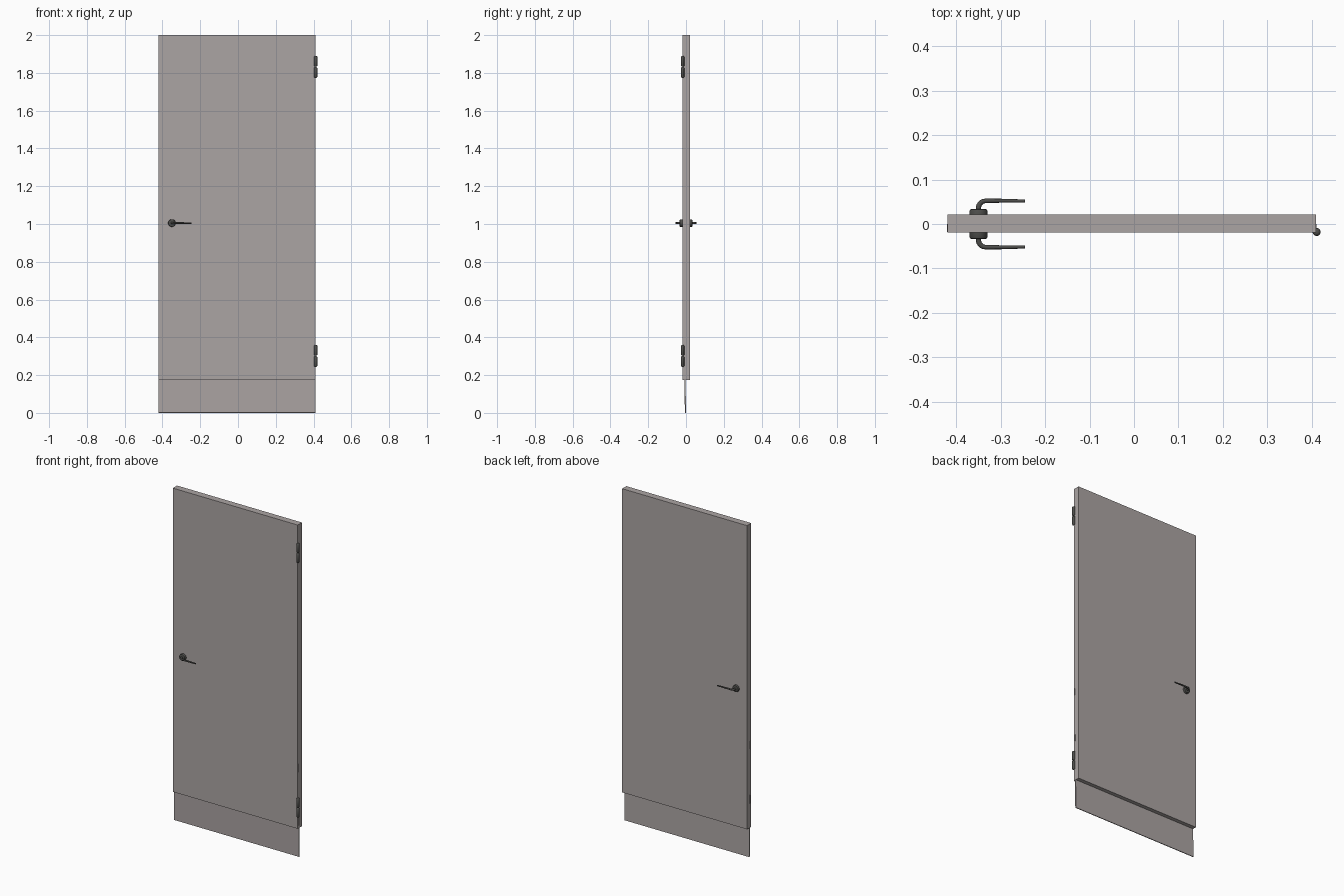
import bpy, bmesh, math
from mathutils import Vector

if "Cube" in bpy.data.objects:
    bpy.data.objects.remove(bpy.data.objects["Cube"])


def material(name, rgb):
    m = bpy.data.materials.new(name)
    m.diffuse_color = (*rgb, 1)
    m.use_nodes = True
    m.node_tree.nodes["Principled BSDF"].inputs["Base Color"].default_value = m.diffuse_color
    return m


PANEL = material("warm grey paint", (0.41, 0.375, 0.37))
METAL = material("dark metal", (0.075, 0.075, 0.07))


def finish(name, bm, mat, smooth=False):
    bmesh.ops.recalc_face_normals(bm, faces=bm.faces)
    me = bpy.data.meshes.new(name)
    bm.to_mesh(me)
    bm.free()
    me.materials.append(mat)
    ob = bpy.data.objects.new(name, me)
    bpy.context.collection.objects.link(ob)
    if smooth:
        bpy.ops.object.select_all(action='DESELECT')
        ob.select_set(True)
        bpy.context.view_layer.objects.active = ob
        bpy.ops.object.shade_smooth_by_angle(angle=math.radians(35))
    return ob


def prism(name, x0, x1, yz, mat):
    """Extrude a side profile of (y, z) points along x."""
    bm = bmesh.new()
    a = [bm.verts.new((x0, y, z)) for y, z in yz]
    b = [bm.verts.new((x1, y, z)) for y, z in yz]
    bm.faces.new(a)
    bm.faces.new(b)
    for i in range(len(yz)):
        j = (i + 1) % len(yz)
        bm.faces.new((a[i], a[j], b[j], b[i]))
    return finish(name, bm, mat)


def sweep(name, rings, mat, n=20):
    """Loft capped elliptical rings: (centre, axis u, axis v)."""
    bm = bmesh.new()
    loops = []
    for c, u, v in rings:
        loops.append([bm.verts.new(Vector(c) + Vector(u) * math.cos(t) + Vector(v) * math.sin(t))
                      for t in (2 * math.pi * k / n for k in range(n))])
    bm.faces.new(loops[0])
    bm.faces.new(loops[-1])
    for p, q in zip(loops, loops[1:]):
        for k in range(n):
            j = (k + 1) % n
            bm.faces.new((p[k], p[j], q[j], q[k]))
    return finish(name, bm, mat, True)


# Door leaf and the thin, slightly tilted drop panel inside its lower part
prism("door_leaf", -0.42, 0.41, [(-0.019, 0.175), (0.021, 0.175), (0.021, 2), (-0.019, 2)], PANEL)
prism("drop_panel", -0.4205, 0.4105, [(-0.006, 0.001), (0, 0), (-0.012, 0.82), (-0.018, 0.82)], PANEL)

# Hinges: two rounded knuckles each
for label, zc in (("lower", 0.302), ("upper", 1.832)):
    for part, z0, z1 in (("bottom", zc - 0.058, zc - 0.001), ("top", zc + 0.001, zc + 0.058)):
        prof = [(z0, 0.004), (z0 + 0.002, 0.007), (z0 + 0.005, 0.009),
                (z1 - 0.005, 0.009), (z1 - 0.002, 0.007), (z1, 0.004)]
        sweep(f"{label}_hinge_{part}",
              [((0.411, -0.018, z), (r, 0, 0), (0, r, 0)) for z, r in prof], METAL)

# Handles on both sides: round rose, bent neck and tapering lever
HX, HZ = -0.35, 1.005
for label, s in (("front", -1), ("back", 1)):
    prof = [(0.015, 0.020), (0.030, 0.020), (0.0325, 0.0185), (0.0335, 0.016)]
    sweep(f"{label}_rose",
          [((HX, s * y, HZ), (r, 0, 0), (0, 0, r)) for y, r in prof], METAL, 32)
    rings = [((HX, s * 0.03, HZ), (0.006, 0, 0), (0, 0, 0.006))]
    R = 0.016
    for k in range(9):
        t = math.pi / 2 * k / 8
        c = (HX + R - R * math.cos(t), s * (0.036 + R * math.sin(t)), HZ)
        r = 0.006 - 0.001 * k / 8
        rings.append((c, (r * math.cos(t), -s * r * math.sin(t), 0), (0, 0, r)))
    rings.append(((-0.29, s * 0.0525, HZ), (0, -s * 0.0043, 0), (0, 0, 0.0045)))
    rings.append(((-0.245, s * 0.0515, HZ - 0.001), (0, -s * 0.0035, 0), (0, 0, 0.0035)))
    sweep(f"{label}_lever", rings, METAL)
